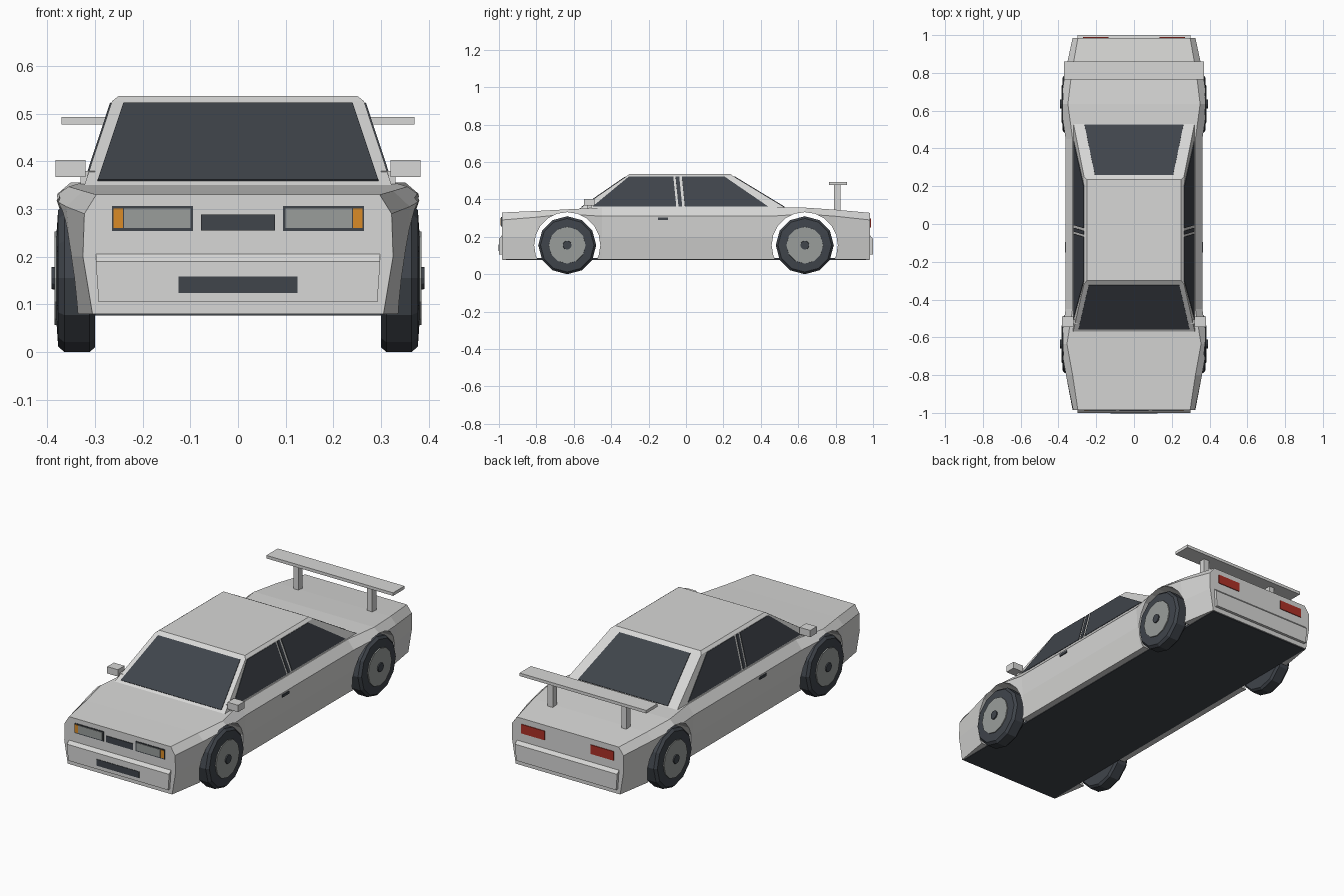
import bpy, bmesh, math
from mathutils import Vector, Matrix

default = bpy.data.objects.get("Cube")
if default:
    bpy.data.objects.remove(default, do_unlink=True)


def material(name, rgb):
    m = bpy.data.materials.new(name)
    m.use_nodes = True
    m.diffuse_color = (*rgb, 1)
    m.node_tree.nodes["Principled BSDF"].inputs["Base Color"].default_value = (*rgb, 1)
    return m


PAINT = material("pale grey paint", (0.68, 0.68, 0.67))
DARK = material("dark glass and rubber", (0.05, 0.058, 0.07))
GREY = material("mid grey", (0.32, 0.34, 0.33))
AMBER = material("amber lamp", (0.7, 0.26, 0.02))
RED = material("red lamp", (0.42, 0.03, 0.02))


def finish(name, bm, mat):
    bmesh.ops.recalc_face_normals(bm, faces=bm.faces[:])
    mesh = bpy.data.meshes.new(name)
    bm.to_mesh(mesh)
    bm.free()
    mesh.materials.append(mat)
    obj = bpy.data.objects.new(name, mesh)
    bpy.context.collection.objects.link(obj)
    return obj


def loft(name, rings, mat):
    """Join closed rings of points and cap both ends."""
    bm = bmesh.new()
    loops = [[bm.verts.new(p) for p in ring] for ring in rings]
    n = len(loops[0])
    for a, b in zip(loops, loops[1:]):
        for i in range(n):
            j = (i + 1) % n
            bm.faces.new((a[i], a[j], b[j], b[i]))
    bm.faces.new(loops[0])
    bm.faces.new(loops[-1])
    return finish(name, bm, mat)


def box(name, lo, hi, mat):
    rings = [[(lo[0], lo[1], z), (hi[0], lo[1], z), (hi[0], hi[1], z), (lo[0], hi[1], z)]
             for z in (lo[2], hi[2])]
    return loft(name, rings, mat)


def plate(name, pts, mat, half=0.003):
    """Thin panel centred on a flat outline."""
    pts = [Vector(p) for p in pts]
    n = (pts[1] - pts[0]).cross(pts[2] - pts[0]).normalized() * half
    return loft(name, [[p - n for p in pts], [p + n for p in pts]], mat)


def lathe(name, profile, y, z, side, mat, sides=12):
    """Spin (x, radius) pairs about an axle parallel to x."""
    rings = []
    for x, r in profile:
        rings.append([(side * x, y + r * math.sin(math.tau * i / sides),
                       z + r * math.cos(math.tau * i / sides)) for i in range(sides)])
    return loft(name, rings, mat)


SIDES = ((1, "left"), (-1, "right"))
AXLE_Y, AXLE_Z = 0.635, 0.155

# Body shell: y, sill, waist, shoulder width and height, deck width and height
sections = [
    (-0.985, 0.305, 0.325, 0.322, 0.29, 0.297, 0.33),
    (-0.80, 0.335, 0.35, 0.36, 0.305, 0.325, 0.338),
    (-0.635, 0.35, 0.37, 0.39, 0.322, 0.355, 0.347),
    (-0.45, 0.335, 0.355, 0.362, 0.31, 0.325, 0.356),
    (0.45, 0.335, 0.355, 0.362, 0.31, 0.325, 0.356),
    (0.635, 0.35, 0.37, 0.39, 0.322, 0.35, 0.356),
    (0.80, 0.335, 0.35, 0.365, 0.31, 0.33, 0.345),
    (0.985, 0.305, 0.325, 0.325, 0.29, 0.297, 0.328),
]
rings = []
for y, sill, waist, sh, zs, deck, zd in sections:
    half = [(sill, 0.08), (waist, 0.2), (sh, zs), (deck, zd)]
    rings.append([(x, y, z) for x, z in half] + [(-x, y, z) for x, z in reversed(half)])
body = loft("body", rings, PAINT)

# Wheel arches
for y in (-AXLE_Y, AXLE_Y):
    cutter = lathe("arch_cutter", [(-0.6, 0.177), (0.6, 0.177)], y, AXLE_Z, 1, PAINT, 20)
    cutter.hide_render = True
    mod = body.modifiers.new("arch", "BOOLEAN")
    mod.operation = "DIFFERENCE"
    mod.solver = "EXACT"
    mod.object = cutter
    bpy.context.view_layer.objects.active = body
    bpy.ops.object.modifier_apply(modifier=mod.name)
    bpy.data.objects.remove(cutter, do_unlink=True)

box("floor", (-0.3, -0.98, 0.077), (0.3, 0.98, 0.088), DARK)

# Bumpers with a sloped upper edge
for s, name in ((-1, "front_bumper"), (1, "rear_bumper")):
    profile = [(0.97, 0.105), (1.0, 0.105), (1.0, 0.19), (0.985, 0.206), (0.97, 0.206)]
    loft(name, [[(x * (0.98 if z < 0.15 else 1), s * y, z) for y, z in profile]
                for x in (-0.298, 0.298)], PAINT)

# Cabin
BASE_Z, EAVE_Z = 0.35, 0.526
F0, F1, R0, R1 = -0.57, -0.315, 0.54, 0.25


def cabin_x(z):
    return 0.322 - (z - BASE_Z) * 0.33


def cabin_ring(x, yf, yr, z):
    return [(-x, yf, z), (x, yf, z), (x, yr, z), (-x, yr, z)]


loft("cabin", [cabin_ring(cabin_x(BASE_Z), F0, R0, BASE_Z),
               cabin_ring(cabin_x(EAVE_Z), F1, R1, EAVE_Z),
               cabin_ring(0.25, F1 + 0.015, R1 - 0.015, 0.537)], PAINT)


def screen(name, y0, y1, x0, x1):
    """Glass lying on the sloped front or rear of the cabin."""
    pts = []
    for t, x in ((0.05, x0), (0.97, x1)):
        y, z = y0 + (y1 - y0) * t, BASE_Z + (EAVE_Z - BASE_Z) * t
        pts += [(-x, y, z), (x, y, z)] if x == x0 else [(x, y, z), (-x, y, z)]
    plate(name, pts, DARK)


screen("windscreen", F0, F1, 0.294, 0.24)
screen("rear_window", R0, R1, 0.262, 0.207)

# Side glass as (bottom front, bottom rear, top rear, top front) y values
side_glass = {
    "front_side_window": (-0.50, -0.052, -0.068, -0.305),
    "pillar_strip": (-0.040, -0.020, -0.036, -0.056),
    "rear_side_window": (-0.006, 0.44, 0.205, -0.022),
}
for s, side in SIDES:
    for name, ys in side_glass.items():
        pts = [(s * cabin_x(z), y, z) for y, z in zip(ys, (0.361, 0.361, 0.522, 0.522))]
        plate(f"{side}_{name}", pts, DARK)

# Wheels
tyre = [(0.30, 0.09), (0.30, 0.145), (0.311, 0.155), (0.364, 0.155), (0.377, 0.143), (0.38, 0.1)]
for s, side in SIDES:
    for y, end in ((-AXLE_Y, "front"), (AXLE_Y, "rear")):
        lathe(f"{end}_{side}_tyre", tyre, y, AXLE_Z, s, DARK)
        lathe(f"{end}_{side}_rim", [(0.36, 0.1), (0.385, 0.098)], y, AXLE_Z, s, GREY)
        lathe(f"{end}_{side}_hub", [(0.37, 0.025), (0.391, 0.023)], y, AXLE_Z, s, DARK)


# Lamps and grilles on the nose and tail
def panel(name, x0, x1, z0, z1, y, mat):
    plate(name, [(x0, y, z0), (x1, y, z0), (x1, y, z1), (x0, y, z1)], mat)


panel("upper_grille", -0.078, 0.078, 0.255, 0.288, -0.986, DARK)
panel("lower_intake", -0.125, 0.125, 0.124, 0.158, -0.9995, DARK)
for s, side in SIDES:
    panel(f"{side}_headlamp_frame", s * 0.094, s * 0.264, 0.254, 0.306, -0.985, DARK)
    panel(f"{side}_headlamp", s * 0.1, s * 0.239, 0.26, 0.301, -0.988, GREY)
    panel(f"{side}_indicator", s * 0.241, s * 0.261, 0.26, 0.301, -0.988, AMBER)
    panel(f"{side}_tail_lamp", s * 0.135, s * 0.27, 0.25, 0.298, 0.986, RED)


# Mirrors, door handles and rear wing
def side_box(name, s, x0, x1, y0, y1, z0, z1, mat):
    box(name, (min(s * x0, s * x1), y0, z0), (max(s * x0, s * x1), y1, z1), mat)


for s, side in SIDES:
    side_box(f"{side}_mirror", s, 0.32, 0.382, -0.545, -0.49, 0.367, 0.403, PAINT)
    side_box(f"{side}_mirror_stalk", s, 0.3, 0.33, -0.53, -0.505, 0.35, 0.38, PAINT)
    side_box(f"{side}_door_handle", s, 0.355, 0.366, -0.15, -0.095, 0.289, 0.302, DARK)
    side_box(f"{side}_wing_post", s, 0.2, 0.23, 0.79, 0.825, 0.335, 0.48, PAINT)
box("wing", (-0.37, 0.765, 0.477), (0.37, 0.86, 0.493), PAINT)
